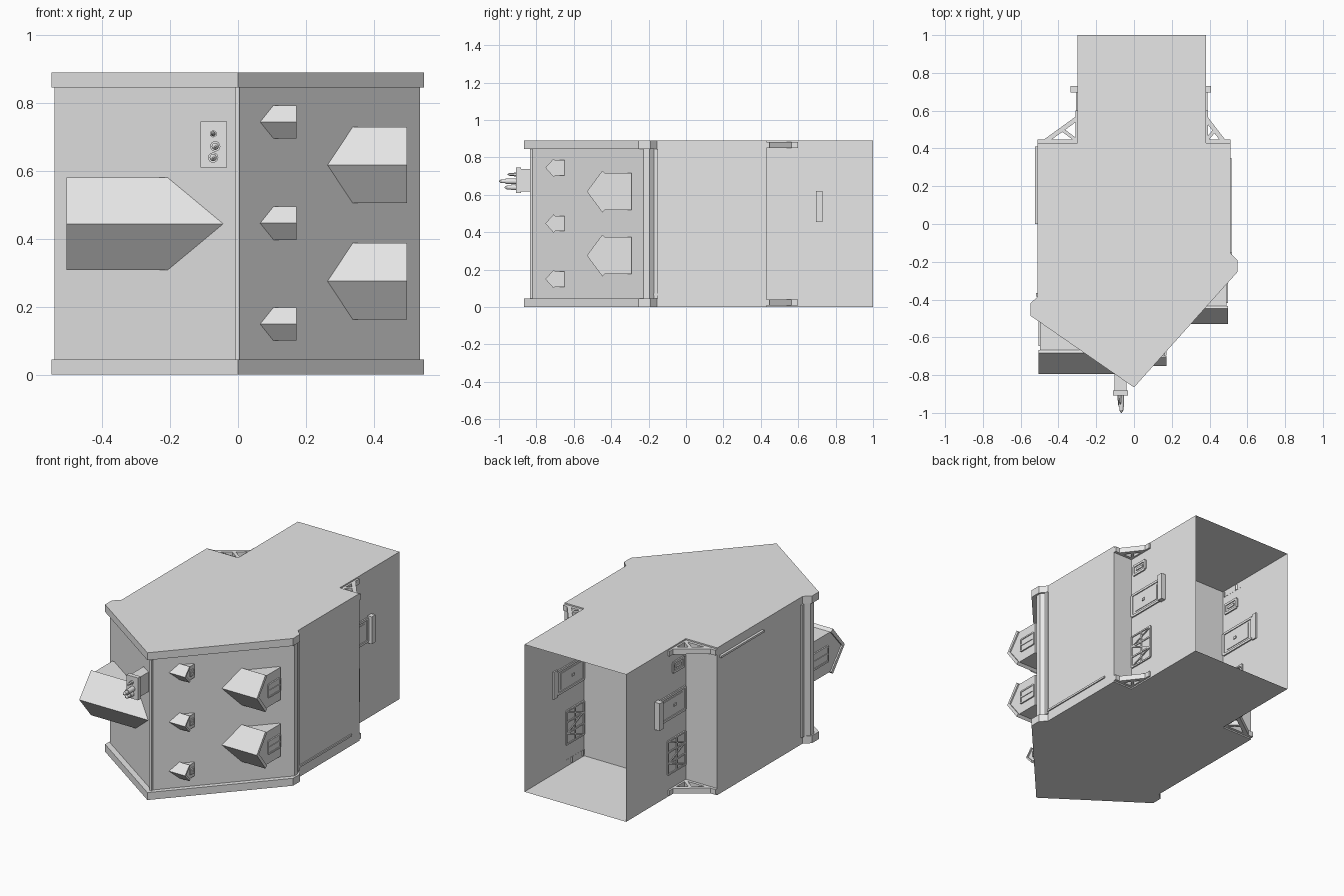
import bpy
import bmesh
from mathutils import Vector

cube = bpy.data.objects.get("Cube")
if cube:
    bpy.data.objects.remove(cube, do_unlink=True)

GREY = (0.8, 0.8, 0.8, 1.0)
mat = bpy.data.materials.new("light_grey")
mat.use_nodes = True
mat.diffuse_color = GREY
mat.node_tree.nodes["Principled BSDF"].inputs["Base Color"].default_value = GREY

DEPTH = 0.89
TRIM = 0.045
JETTY = 0.43
WALL_L, WALL_R = -0.3, 0.38


def finish(name, bm):
    bmesh.ops.recalc_face_normals(bm, faces=bm.faces)
    mesh = bpy.data.meshes.new(name)
    bm.to_mesh(mesh)
    bm.free()
    mesh.materials.append(mat)
    obj = bpy.data.objects.new(name, mesh)
    bpy.context.collection.objects.link(obj)
    return obj


def prism(name, outline, axis, lo, hi):
    """Extrude an outline: (x, y) along z, (y, z) along x, or (x, z) along y."""
    place = {"z": lambda p, t: (p[0], p[1], t),
             "x": lambda p, t: (t, p[0], p[1]),
             "y": lambda p, t: (p[0], t, p[1])}[axis]
    bm = bmesh.new()
    a = [bm.verts.new(place(p, lo)) for p in outline]
    b = [bm.verts.new(place(p, hi)) for p in outline]
    bm.faces.new(a)
    bm.faces.new(b)
    n = len(outline)
    for i in range(n):
        j = (i + 1) % n
        bm.faces.new((a[i], a[j], b[j], b[i]))
    return finish(name, bm)


def box(name, x, y, z):
    return prism(name, [(x[0], y[0]), (x[1], y[0]), (x[1], y[1]), (x[0], y[1])], "z", *z)


def beam(name, p, q, width, axis, lo, hi):
    """Straight beam between two outline points."""
    p, q = Vector(p), Vector(q)
    d = (q - p).normalized() * width / 2
    s = Vector((-d.y, d.x))
    return prism(name, [p + s, q + s, q - s, p - s], axis, lo, hi)


def window(name, x, y, z, cols, rows, bar=0.009, out=0.008):
    """Framed window in a side wall, straddling the plane at x."""
    lo, hi = x - out, x + out
    for i in range(rows + 1):
        c = y[0] + (y[1] - y[0]) * i / rows
        box(name + "_rail", (lo, hi), (c - bar / 2, c + bar / 2), z)
    for i in range(cols + 1):
        c = z[0] + (z[1] - z[0]) * i / cols
        box(name + "_stile", (lo, hi), y, (c - bar / 2, c + bar / 2))
    box(name + "_pane", (x - out / 3, x + out / 3), y, z)


# Upper storey with recessed roof
body = [(0, -0.825), (0.535, -0.226), (0.535, -0.195), (0.51, -0.165), (0.51, JETTY),
        (-0.51, JETTY), (-0.51, -0.385), (-0.54, -0.42), (-0.54, -0.452)]
prism("upper_storey", body, "z", TRIM, DEPTH - TRIM)

# Projecting gable ends
gable = [(0, -0.865), (0.547, -0.255), (0.547, -0.19), (0.51, -0.155), (0.51, JETTY),
         (-0.51, JETTY), (-0.51, -0.385), (-0.549, -0.42), (-0.549, -0.485)]
for z in (0, DEPTH - TRIM):
    prism("gable_end", gable, "z", z, z + TRIM)
box("ridge_beam", (-0.008, 0.005), (-0.835, -0.8), (TRIM, DEPTH - TRIM))

# Corner boards along the eaves and slim side battens
box("eave_board", (0.5, 0.52), (-0.17, -0.15), (TRIM, DEPTH - TRIM))
box("eave_board", (-0.52, -0.5), (-0.385, -0.365), (TRIM, DEPTH - TRIM))
box("side_batten", (0.505, 0.517), (-0.2, 0.35), (0.06, 0.072))
box("side_batten", (-0.525, -0.505), (0, 0.41), (0.825, 0.837))

# Ground storey: thin shell, open at the far end
bm = bmesh.new()
ring = [(WALL_L, 0), (WALL_R, 0), (WALL_R, DEPTH), (WALL_L, DEPTH)]
near = [bm.verts.new((x, JETTY, z)) for x, z in ring]
far = [bm.verts.new((x, 1, z)) for x, z in ring]
for i in range(4):
    j = (i + 1) % 4
    bm.faces.new((near[i], near[j], far[j], far[i]))
finish("ground_storey", bm)

# Side doors, windows and jetty brackets, on both walls
for wall, s in ((WALL_R, 1), (WALL_L, -1)):
    window("small_window", wall, (0.455, 0.555), (0.735, 0.79), 1, 1, bar=0.014)
    box("small_window_bar", (wall - 0.008, wall + 0.008), (0.48, 0.535), (0.755, 0.77))
    window("lattice_window", wall, (0.44, 0.605), (0.135, 0.335), 3, 2)
    for a, b in ((0.14, 0.2), (0.27, 0.2), (0.27, 0.33)):
        beam("lattice_bar", (0.445, a), (0.6, b), 0.007, "x", wall - 0.008, wall + 0.008)
    window("door", wall, (0.44, 0.69), (0.47, 0.605), 1, 1, bar=0.014)
    box("door_panel", (wall - 0.006, wall + 0.006), (0.47, 0.66), (0.49, 0.585))
    box("door_knob", (wall - 0.011, wall + 0.011), (0.535, 0.555), (0.53, 0.545))
    box("door_step", (wall - 0.008, wall + 0.028) if s > 0 else (wall - 0.035, wall + 0.008),
        (0.695, 0.73), (0.455, 0.62))
    for z in (0.008, DEPTH - 0.04):
        def at(d, y):
            return (wall + s * d, y)
        reach = 0.51 - 0.38 if s > 0 else 0.51 - 0.3
        z1 = z + 0.032
        beam("bracket_brace", at(0, 0.56), at(reach - 0.03, JETTY), 0.024, "z", z, z1)
        beam("bracket_strut", at(0, JETTY + 0.01), at(reach * 0.42, 0.505), 0.018, "z", z, z1)
        beam("bracket_top", at(0, JETTY + 0.008), at(reach, JETTY + 0.008), 0.018, "z", z, z1)
        beam("bracket_post", at(0.005, JETTY), at(0.005, 0.6), 0.012, "z", z, z1)


def dormer(name, face, back, ridge, eave, base, zc, half, slab):
    """Gabled dormer; the ridge runs along x from the roof to the gable face."""
    s = 1 if face > 0 else -1
    wall = half - slab
    inner = ridge + slab
    prism(name + "_walls", [(inner, zc), (eave, zc + wall), (base, zc + wall),
                            (base, zc - wall), (eave, zc - wall)],
          "x", *sorted((back, face - s * 0.008)))
    prism(name + "_roof", [(ridge, zc), (eave, zc + half), (eave + slab, zc + wall),
                           (inner + slab / 2, zc), (eave + slab, zc - wall), (eave, zc - half)],
          "x", *sorted((back, face)))
    h = half * 0.33
    window(name + "_window", face - s * 0.006, (eave + (base - eave) * 0.22, base - 0.012),
           (zc - h, zc + h), 2, 1, bar=half * 0.08, out=0.006)


for zc in (0.617, 0.275):
    dormer("large_dormer", 0.497, 0.2, -0.53, -0.447, -0.292, zc, 0.112, 0.014)
for zc in (0.744, 0.446, 0.149):
    dormer("small_dormer", 0.172, 0.06, -0.752, -0.708, -0.65, zc, 0.049, 0.008)
dormer("wide_dormer", -0.505, -0.03, -0.795, -0.682, -0.49, 0.444, 0.136, 0.016)

# Chimney with three pots
box("chimney_stack", (-0.103, -0.04), (-0.885, -0.72), (0.618, 0.737))
box("chimney_cap", (-0.11, -0.033), (-0.908, -0.882), (0.61, 0.745))


def pot(x, z, tip, sides, r):
    for part, r0, r1, y0, y1 in (("chimney_pot", r, r, -0.9, tip + 0.035),
                                 ("chimney_pot_neck", r * 0.7, r * 0.7, tip + 0.05, tip + 0.012),
                                 ("chimney_pot_tip", r * 0.7, r * 0.15, tip + 0.012, tip)):
        bpy.ops.mesh.primitive_cone_add(vertices=sides, radius1=r0, radius2=r1,
                                        depth=y0 - y1, location=(x, (y0 + y1) / 2, z),
                                        rotation=(1.5708, 0, 0))
        obj = bpy.context.object
        obj.name = part
        obj.data.materials.append(mat)
        if sides > 6:
            bpy.ops.object.shade_smooth_by_angle()


pot(-0.073, 0.709, -0.955, 6, 0.011)
pot(-0.067, 0.672, -1.0, 16, 0.015)
pot(-0.073, 0.639, -0.97, 16, 0.015)
